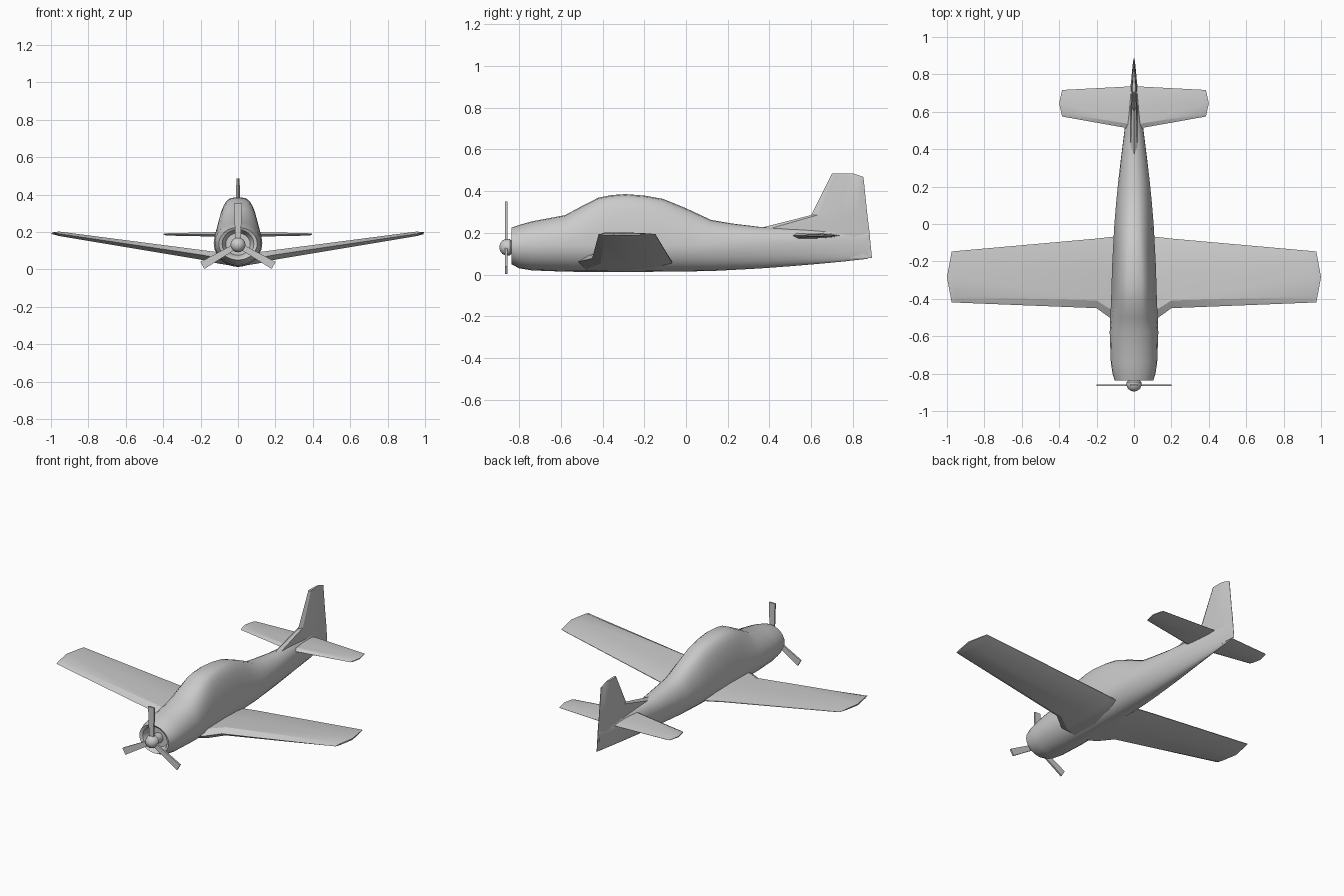
import bpy, bmesh
from math import sin, cos, pi, radians
from mathutils import Matrix, Vector

if "Cube" in bpy.data.objects:
    bpy.data.objects.remove(bpy.data.objects["Cube"])


def finish(name, bm, angle=35):
    bmesh.ops.recalc_face_normals(bm, faces=bm.faces)
    me = bpy.data.meshes.new(name)
    bm.to_mesh(me)
    bm.free()
    ob = bpy.data.objects.new(name, me)
    bpy.context.collection.objects.link(ob)
    bpy.ops.object.select_all(action='DESELECT')
    ob.select_set(True)
    bpy.context.view_layer.objects.active = ob
    bpy.ops.object.shade_smooth_by_angle(angle=radians(angle))
    return ob


def loft(name, rings, cap_start=True, angle=35):
    bm = bmesh.new()
    loops = [[bm.verts.new(p) for p in r] for r in rings]
    for a, b in zip(loops, loops[1:]):
        for i in range(len(a)):
            j = (i + 1) % len(a)
            bm.faces.new((a[i], a[j], b[j], b[i]))
    if cap_start:
        bm.faces.new(loops[0])
    bm.faces.new(loops[-1])
    return finish(name, bm, angle)


def body_ring(y, zb, zm, zt, w, n=2.0, taper=0.0, count=24):
    # elliptical below, boxier and tapering above the waist
    pts = []
    for i in range(count):
        a = 2 * pi * i / count
        c, s = cos(a), sin(a)
        e = 2 / n if s > 0 else 1
        x = w * abs(c) ** e * (1 if c > 0 else -1)
        h = abs(s) ** e
        if s > 0:
            pts.append((x * (1 - taper * h), y, zm + (zt - zm) * h))
        else:
            pts.append((x, y, zm - (zm - zb) * h))
    return pts


# chord fraction, thickness fraction
FOIL = [(0, 0), (.11, .5), (.5, .5), (.82, .34), (1, .04),
        (1, -.04), (.82, -.34), (.5, -.5), (.11, -.5)]


def foil_ring(u, lead, trail, offset, thick, bow=0.0, upright=False):
    pts = []
    for c, t in FOIL:
        s = u + bow * (1 - abs(2 * c - 1))
        y = lead + (trail - lead) * c
        v = offset + thick * t
        pts.append((v, y, s) if upright else (s, y, v))
    return pts


def mirror(ob):
    ob.modifiers.new("mirror", 'MIRROR').use_axis[0] = True


# Fuselage with recessed cowl opening, canopy hump and narrowing tail
stations = [
    (-.79, .075, .135, .195, .065), (-.83, .06, .135, .212, .085),
    (-.838, .05, .137, .225, .103), (-.80, .03, .137, .238, .115),
    (-.74, .02, .138, .255, .124), (-.58, .014, .14, .285, .13, 2.2, .05),
    (-.50, .013, .14, .328, .127, 2.6, .15),
    (-.42, .013, .14, .369, .123, 3.2, .23),
    (-.36, .013, .14, .381, .121, 3.4, .25),
    (-.29, .013, .14, .386, .119, 3.4, .25),
    (-.20, .013, .14, .379, .116, 3.2, .25),
    (-.11, .014, .14, .363, .111, 3.0, .25),
    (0, .015, .14, .318, .105, 2.6, .22),
    (.12, .017, .14, .262, .095, 2.3, .15),
    (.22, .022, .145, .245, .085, 2.2, .1),
    (.35, .029, .148, .229, .07), (.5, .04, .15, .222, .051),
    (.62, .05, .15, .218, .036), (.75, .062, .15, .212, .017),
    (.873, .076, .15, .205, .005)]
loft("fuselage", [body_ring(*s) for s in stations])

# Main wing with dihedral and root fillets
mirror(loft("wing", [foil_ring(*s) for s in [
    (0, -.54, -.065, .045, .062), (.11, -.515, -.068, .062, .06),
    (.2, -.45, -.078, .078, .052), (.955, -.42, -.145, .19, .024),
    (.975, -.42, -.148, .194, .008, .025)]], cap_start=False, angle=20))

# Tailplane
mirror(loft("tailplane", [foil_ring(*s) for s in [
    (0, .50, .737, .187, .028), (.05, .515, .734, .187, .026),
    (.375, .573, .717, .187, .013),
    (.385, .576, .715, .187, .005, .015)]], cap_start=False, angle=20))

# Fin with sloping dorsal fillet and slanted rudder edge
loft("fin", [foil_ring(*s, upright=True) for s in [
    (.079, .70, .892, 0, .014), (.222, .35, .878, 0, .036),
    (.285, .60, .870, 0, .026), (.468, .692, .851, 0, .018),
    (.485, .70, .80, 0, .014)]], angle=25)

# Propeller hub and spinner
HUB = Vector((0, -.862, .131))
loft("spinner", [[(r * cos(2 * pi * i / 16), y, HUB.z + r * sin(2 * pi * i / 16))
                  for i in range(16)]
                 for y, r in [(-.785, .03), (-.838, .032), (-.845, .04), (-.862, .04),
                              (-.88, .033), (-.89, .02), (-.895, .006)]])

# Three blades around the hub
for k in range(3):
    bm = bmesh.new()
    bmesh.ops.create_cube(bm, size=1, matrix=Matrix.Translation((0, 0, .12))
                          @ Matrix.Diagonal((.036, .01, .2, 1)))
    for v in bm.verts:
        v.co.x *= 1.2 if v.co.z > .1 else .8
    bm.transform(Matrix.Translation(HUB) @ Matrix.Rotation(2 * pi * k / 3, 4, 'Y'))
    finish("blade_%d" % (k + 1), bm)
